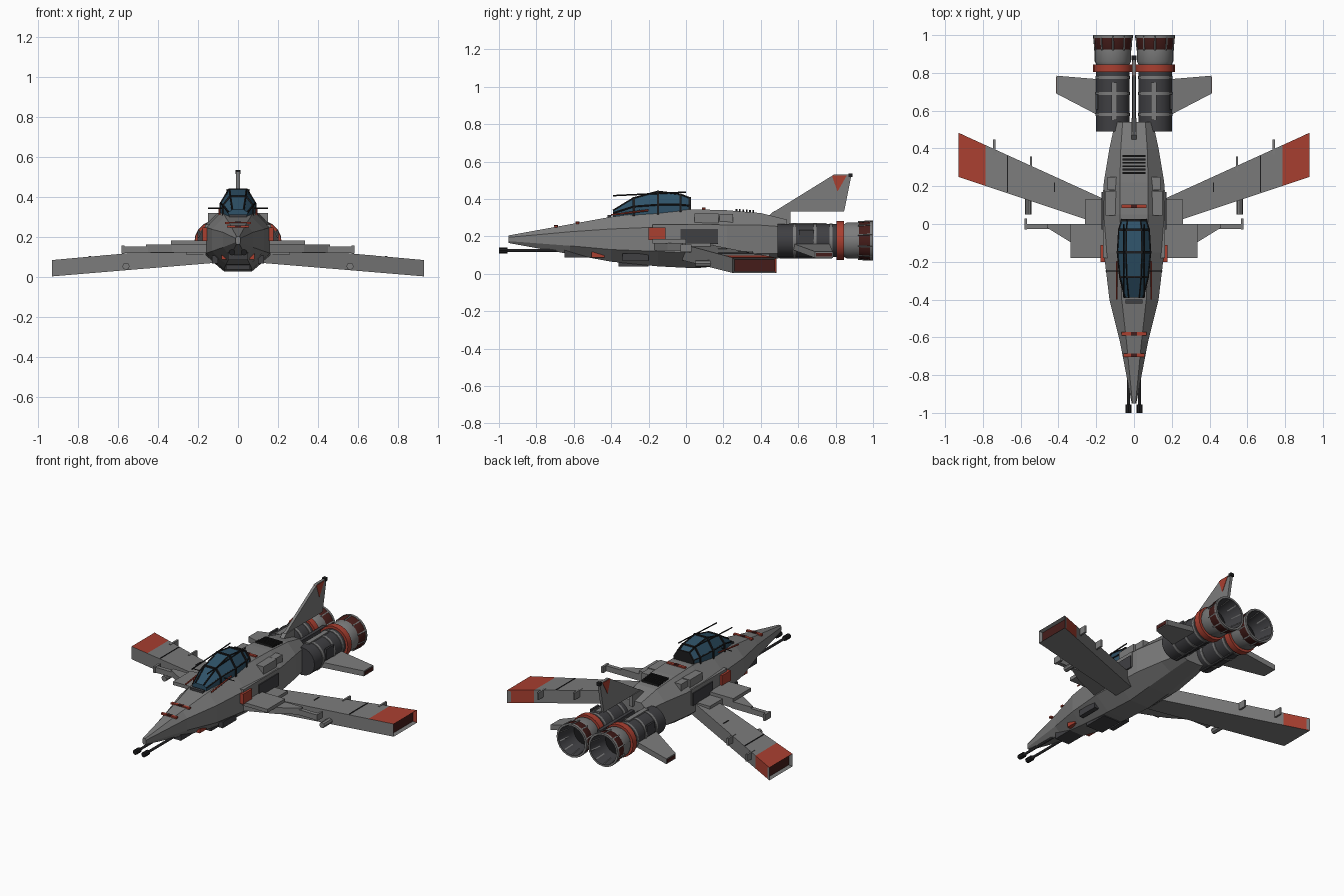
import bpy, bmesh, math
from mathutils import Vector

if "Cube" in bpy.data.objects:
    bpy.data.objects.remove(bpy.data.objects["Cube"])


def material(name, rgb):
    m = bpy.data.materials.new(name)
    m.use_nodes = True
    m.diffuse_color = (*rgb, 1)
    m.node_tree.nodes["Principled BSDF"].inputs["Base Color"].default_value = (*rgb, 1)
    return m


GREY = material("hull grey", (0.2, 0.2, 0.2))
DARK = material("dark grey", (0.05, 0.05, 0.055))
BLACK = material("near black", (0.012, 0.012, 0.013))
RED = material("marking red", (0.4, 0.05, 0.03))
MAROON = material("dark red", (0.06, 0.012, 0.01))
BLUE = material("canopy blue", (0.028, 0.085, 0.14))


def finish(name, bm, mats, mirror=False):
    """Turn a bmesh into an object, optionally mirrored across x."""
    bmesh.ops.remove_doubles(bm, verts=bm.verts, dist=1e-5)
    bmesh.ops.recalc_face_normals(bm, faces=bm.faces)
    me = bpy.data.meshes.new(name)
    bm.to_mesh(me)
    bm.free()
    for m in mats:
        me.materials.append(m)
    ob = bpy.data.objects.new(name, me)
    bpy.context.collection.objects.link(ob)
    if mirror:
        mod = ob.modifiers.new("Mirror", 'MIRROR')
        mod.use_mirror_merge = False
    return ob


def loft_bm(rings):
    """Skin closed rings of points and cap both ends."""
    bm = bmesh.new()
    loops = [[bm.verts.new(p) for p in r] for r in rings]
    n = len(loops[0])
    for a, b in zip(loops, loops[1:]):
        for i in range(n):
            j = (i + 1) % n
            bm.faces.new((a[i], a[j], b[j], b[i]))
    bm.faces.new(loops[0])
    bm.faces.new(loops[-1])
    return bm


def mirrored_ring(y, half):
    return [(x, y, z) for x, z in half] + [(-x, y, z) for x, z in reversed(half)]


def slab(name, outline, top, bottom, mat, mirror=True):
    """Plan outline extruded between two height functions of x."""
    bm = loft_bm([[(x, y, h(x)) for x, y in outline] for h in (bottom, top)])
    return finish(name, bm, [mat], mirror)


def box(name, centre, size, mat, mirror=False):
    cx, cy, cz = centre
    sx, sy, sz = (s / 2 for s in size)
    ring = [(cx - sx, cy - sy), (cx + sx, cy - sy), (cx + sx, cy + sy), (cx - sx, cy + sy)]
    return slab(name, ring, lambda x: cz + sz, lambda x: cz - sz, mat, mirror)


def beam(name, a, b, r, mat, mirror=False, sides=8):
    a, b = Vector(a), Vector(b)
    bm = bmesh.new()
    bmesh.ops.create_cone(bm, cap_ends=True, segments=sides, radius1=r, radius2=r, depth=(b - a).length)
    bmesh.ops.rotate(bm, verts=bm.verts, matrix=(b - a).to_track_quat('Z', 'Y').to_matrix())
    bmesh.ops.translate(bm, verts=bm.verts, vec=(a + b) / 2)
    return finish(name, bm, [mat], mirror)


EX, EZ = 0.112, 0.178   # engine axis


def lathe(name, profile, mats, n=20):
    """Revolve (radius, y, material index) points about the engine axis."""
    bm = bmesh.new()
    loops = [[bm.verts.new((EX + r * math.cos(2 * math.pi * i / n), y, EZ + r * math.sin(2 * math.pi * i / n)))
              for i in range(n)] for r, y, _ in profile]
    for k, (a, b) in enumerate(zip(loops, loops[1:])):
        for i in range(n):
            j = (i + 1) % n
            bm.faces.new((a[i], a[j], b[j], b[i])).material_index = profile[k][2]
    ob = finish(name, bm, mats, True)
    bpy.ops.object.select_all(action='DESELECT')
    ob.select_set(True)
    bpy.context.view_layer.objects.active = ob
    bpy.ops.object.shade_smooth_by_angle(angle=math.radians(30))
    return ob


# Fuselage: y, top half width, top z, half width, shoulder z, lower z, belly half width, belly z
hull = [(-0.95, .008, .205, .012, .195, .175, .008, .165),
        (-0.62, .04, .265, .075, .225, .15, .04, .105),
        (-0.40, .065, .305, .13, .24, .13, .06, .065),
        (-0.15, .075, .335, .16, .25, .12, .07, .04),
        (0.05, .075, .345, .165, .26, .11, .07, .03),
        (0.22, .075, .34, .16, .26, .11, .07, .045),
        (0.40, .07, .325, .13, .26, .11, .06, .07),
        (0.54, .06, .29, .10, .25, .11, .05, .09)]
finish("fuselage", loft_bm([mirrored_ring(y, [(wt, zt), (w, zs), (w, zl), (wb, zb)])
                            for y, wt, zt, w, zs, zl, wb, zb in hull]), [GREY])

# Canopy: y, half width, base z, mid z, top half width, top z
glass = [(-0.39, .048, .29, .325, .028, .338), (-0.28, .075, .30, .36, .038, .405),
         (-0.15, .087, .31, .37, .042, .44), (-0.03, .08, .32, .37, .04, .425),
         (0.02, .065, .32, .365, .035, .405)]


def canopy_ring(y, w, zb, zm, wt, zt, grow=0.0):
    return mirrored_ring(y, [(w + grow, zb), (w + grow, zm), (wt + grow, zt + grow)])


finish("canopy_glass", loft_bm([canopy_ring(*g) for g in glass]), [BLUE])
for g in glass[1:]:
    finish("canopy_frame", loft_bm([canopy_ring(g[0] + d, *g[1:], grow=.005) for d in (-.006, .006)]), [BLACK])
for a, b in zip(glass, glass[1:]):
    beam("canopy_side_frame", (a[1], a[0], a[3]), (b[1], b[0], b[3]), .005, BLACK, True, 6)
    beam("canopy_top_frame", (a[4], a[0], a[5]), (b[4], b[0], b[5]), .005, BLACK, True, 6)
beam("canopy_rail", (.055, -.39, .418), (.055, 0, .437), .004, BLACK, True, 6)
beam("canopy_red_rail", (.092, -.40, .315), (.092, -.20, .34), .005, RED, True, 6)
beam("side_antenna", (.06, -.25, .345), (.15, -.25, .345), .003, BLACK, True, 6)
box("canopy_front_step", (0, -.41, .308), (.09, .02, .014), DARK)

# Wings
LEAD = lambda x: -.06 + .333 * x
TRAIL = lambda x: .06 + .455 * x
TOP = lambda x: .17 - .09 * x
BOTTOM = lambda x: .082 - .083 * x


def wing_outline(x0, x1):
    return [(x0, LEAD(x0)), (x1, LEAD(x1)), (x1, TRAIL(x1)), (x0, TRAIL(x0))]


slab("wing", wing_outline(.12, .785), TOP, BOTTOM, GREY)

# Wing tips: red top and rear, recessed dark red end
bm = loft_bm([[(x, y, h(x)) for x, y in wing_outline(.785, .93)] for h in (BOTTOM, TOP)])
bmesh.ops.recalc_face_normals(bm, faces=bm.faces)
for f in bm.faces:
    f.material_index = 1 if f.normal.z > .5 or f.normal.y > .5 else 0
end = [f for f in bm.faces if f.normal.x > .9]
bmesh.ops.inset_region(bm, faces=end, thickness=.012, depth=-.02)
for f in end:
    f.material_index = 2
finish("wing_tip", bm, [GREY, RED, MAROON], True)

# Wing panel lines, hinge fins and pods
for x, y0, y1 in ((.67, .17, .36), (.42, .17, .22)):
    slab("wing_panel_line", [(x - .003, y0), (x + .003, y0), (x + .003, y1), (x - .003, y1)],
         lambda x: TOP(x) + .003, lambda x: TOP(x) - .003, BLACK)
for x in (.545, .74):
    box("wing_hinge", (x, TRAIL(x) + .01, TOP(x) - .02), (.012, .08, .045), GREY, True)
beam("wing_pod", (.56, .05, .055), (.56, .17, .055), .018, GREY, True)

# Wing root strakes
slab("strake", [(.13, -.18), (.335, -.18), (.335, 0), (.13, 0)], lambda x: .185, lambda x: .163, GREY)
slab("strake_wedge", [(.13, -.18), (.33, -.1), (.46, -.02), (.46, 0), (.13, 0)], lambda x: .165, lambda x: .125, GREY)
box("strake_bar", (.45, -.013, .138), (.26, .026, .034), GREY, True)
box("strake_bar_end", (.574, 0, .138), (.014, .06, .04), GREY, True)
box("wing_root_block", (.2, .06, .14), (.12, .14, .05), GREY, True)

# Tailplanes and fin
slab("tailplane", [(.17, .565), (.41, .69), (.41, .785), (.17, .765)],
     lambda x: .197 - .19 * x, lambda x: .163 - .19 * x, GREY)
box("tailplane_tip", (.411, .737, .102), (.004, .085, .02), MAROON, True)


def upright(name, outline, half, mat):
    return finish(name, loft_bm([[(s * half, y, z) for y, z in outline] for s in (-1, 1)]), [mat])


upright("fin", [(.47, .332), (.79, .53), (.885, .53), (.845, .332)], .009, GREY)
upright("fin_marking", [(.78, .525), (.86, .527), (.81, .44)], .011, RED)
box("fin_beacon", (0, .88, .527), (.024, .022, .02), BLACK)
upright("fin_root", [(.42, .29), (.47, .335), (.56, .335), (.56, .26)], .014, GREY)
box("engine_spine", (0, .7, .2), (.022, .36, .06), DARK)

# Engines
lathe("engine_barrel", [(0, .49, 0), (.088, .49, 0), (.088, .81, 0), (0, .81, 0)], [DARK])
for y in (.58, .69, .775):
    lathe("engine_band", [(.086, y - .008, 0), (.092, y - .008, 0), (.092, y + .008, 0), (.086, y + .008, 0)], [GREY])
lathe("engine_red_ring", [(.08, .805, 0), (.104, .805, 0), (.104, .845, 0), (.08, .845, 0)], [RED])
lathe("nozzle", [(.085, .84, 0), (.096, .86, 0), (.096, .925, 1), (.099, .93, 1), (.104, .985, 0), (.106, .985, 0),
                 (.106, 1.0, 0), (.094, 1.0, 2), (.074, .87, 3), (0, .87, 3)], [GREY, MAROON, DARK, BLACK])
for i in range(10):
    a = 2 * math.pi * (i + .5) / 10
    c, s = math.cos(a), math.sin(a)
    for name, r0, r1 in (("nozzle_rib", .099, .103), ("nozzle_inner_rib", .084, .094)):
        beam(name, (EX + r0 * c, .92, EZ + r0 * s), (EX + r1 * c, .995, EZ + r1 * s), .005, GREY, True, 4)
box("engine_top_strip", (.105, .65, .266), (.03, .2, .014), GREY, True)
box("engine_side_panel", (.197, .645, .2), (.012, .08, .07), DARK, True)
beam("engine_pipe", (.1, .5, .09), (.1, .78, .09), .008, DARK, True)

# Hull side panels and top plates
box("side_red_panel", (.163, -.155, .215), (.03, .09, .066), RED, True)
box("side_dark_panel", (.158, .07, .2), (.026, .2, .08), DARK, True)
box("side_cheek", (.15, .0, .215), (.03, .36, .1), GREY, True)
box("shoulder_plate", (.115, .11, .297), (.07, .13, .05), GREY, True)
box("shoulder_plate_rear", (.11, .215, .295), (.06, .07, .05), GREY, True)
for y, z, w in ((-.58, .272, .13), (-.695, .253, .11), (.095, .347, .13)):
    box("red_bar", (0, y, z), (w, .018, .01), RED)
    box("red_bar_centre", (0, y, z + .003), (.03, .019, .008), MAROON)
for i in range(6):
    box("top_vent_slat", (0, .27 + .018 * i, .34 - .0015 * i), (.12, .009, .016), BLACK)

# Nose guns and chin
beam("gun_barrel", (.03, -.98, .125), (.03, -.55, .125), .008, DARK, True)
beam("gun_muzzle", (.03, -1.0, .125), (.03, -.955, .125), .016, BLACK, True)
box("chin_housing", (0, -.53, .107), (.1, .24, .04), DARK)
box("chin_red_light", (.07, -.47, .103), (.025, .07, .03), RED, True)
box("belly_front_plate", (0, -.28, .055), (.12, .16, .03), DARK)
box("belly_side_panel", (.115, -.27, .09), (.03, .14, .04), DARK, True)
